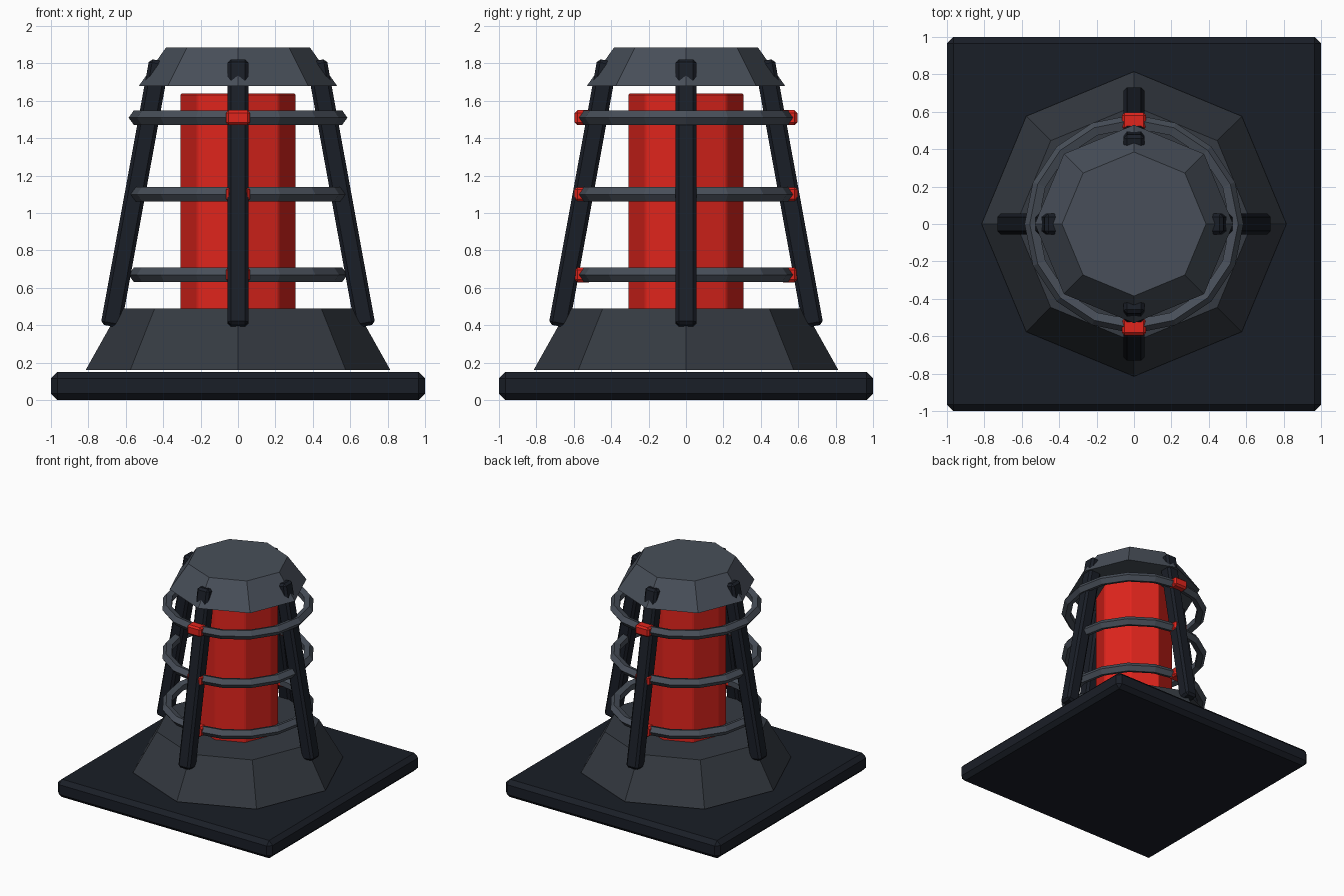
import bpy, math
from mathutils import Vector

if "Cube" in bpy.data.objects:
    bpy.data.objects.remove(bpy.data.objects["Cube"])


def material(name, rgb):
    m = bpy.data.materials.new(name)
    m.diffuse_color = (*rgb, 1)
    m.use_nodes = True
    m.node_tree.nodes["Principled BSDF"].inputs["Base Color"].default_value = m.diffuse_color
    return m


DARK = material("dark_metal", (0.010, 0.013, 0.020))
MID = material("skirt_metal", (0.035, 0.042, 0.053))
LIGHT = material("cap_metal", (0.065, 0.078, 0.100))
RED = material("red", (0.75, 0.018, 0.012))


def finish(name, mat, bevel=0):
    ob = bpy.context.object
    ob.name = name
    ob.data.materials.append(mat)
    if bevel:
        mod = ob.modifiers.new("bevel", 'BEVEL')
        mod.width = bevel
        mod.segments = 1
    return ob


def box(name, size, loc, mat, bevel, rot=(0, 0, 0)):
    bpy.ops.mesh.primitive_cube_add(size=1, location=loc, rotation=rot)
    ob = finish(name, mat, bevel)
    for v in ob.data.vertices:
        v.co = Vector(a * b for a, b in zip(v.co, size))
    return ob


def octagon(name, r_low, r_top, z_low, z_top, mat, bevel=0):
    bpy.ops.mesh.primitive_cone_add(vertices=8, radius1=r_low, radius2=r_top,
                                    depth=z_top - z_low,
                                    location=(0, 0, (z_low + z_top) / 2))
    return finish(name, mat, bevel)


# square base plate and the octagonal body parts
box("base_plate", (2, 2, 0.15), (0, 0, 0.075), DARK, 0.034)
octagon("skirt", 0.815, 0.63, 0.16, 0.49, MID)
octagon("red_core", 0.31, 0.31, 0.48, 1.64, RED, 0.008)
octagon("cap", 0.53, 0.385, 1.68, 1.885, LIGHT)

# four leaning legs
r_low, z_low, r_top, z_top = 0.68, 0.395, 0.42, 1.815
lean = math.atan2(r_low - r_top, z_top - z_low)
length = math.hypot(r_low - r_top, z_top - z_low)
r_mid = (r_low + r_top) / 2
for i, side in enumerate(("right", "back", "left", "front")):
    a = i * math.pi / 2
    box(side + "_leg", (0.11, 0.11, length),
        (r_mid * math.cos(a), r_mid * math.sin(a), (z_low + z_top) / 2),
        DARK, 0.018, (0, -lean, a))

# guard rings, each with a red clamp at front and back
for level, z in (("lower", 0.67), ("middle", 1.10), ("upper", 1.51)):
    bpy.ops.mesh.primitive_torus_add(major_segments=16, minor_segments=5,
                                     major_radius=0.545, minor_radius=0.04,
                                     location=(0, 0, z))
    finish(level + "_ring", LIGHT)
    for side, s in (("front", -1), ("back", 1)):
        box(f"{level}_{side}_clamp", (0.13, 0.09, 0.08), (0, s * 0.55, z), RED, 0.014)
